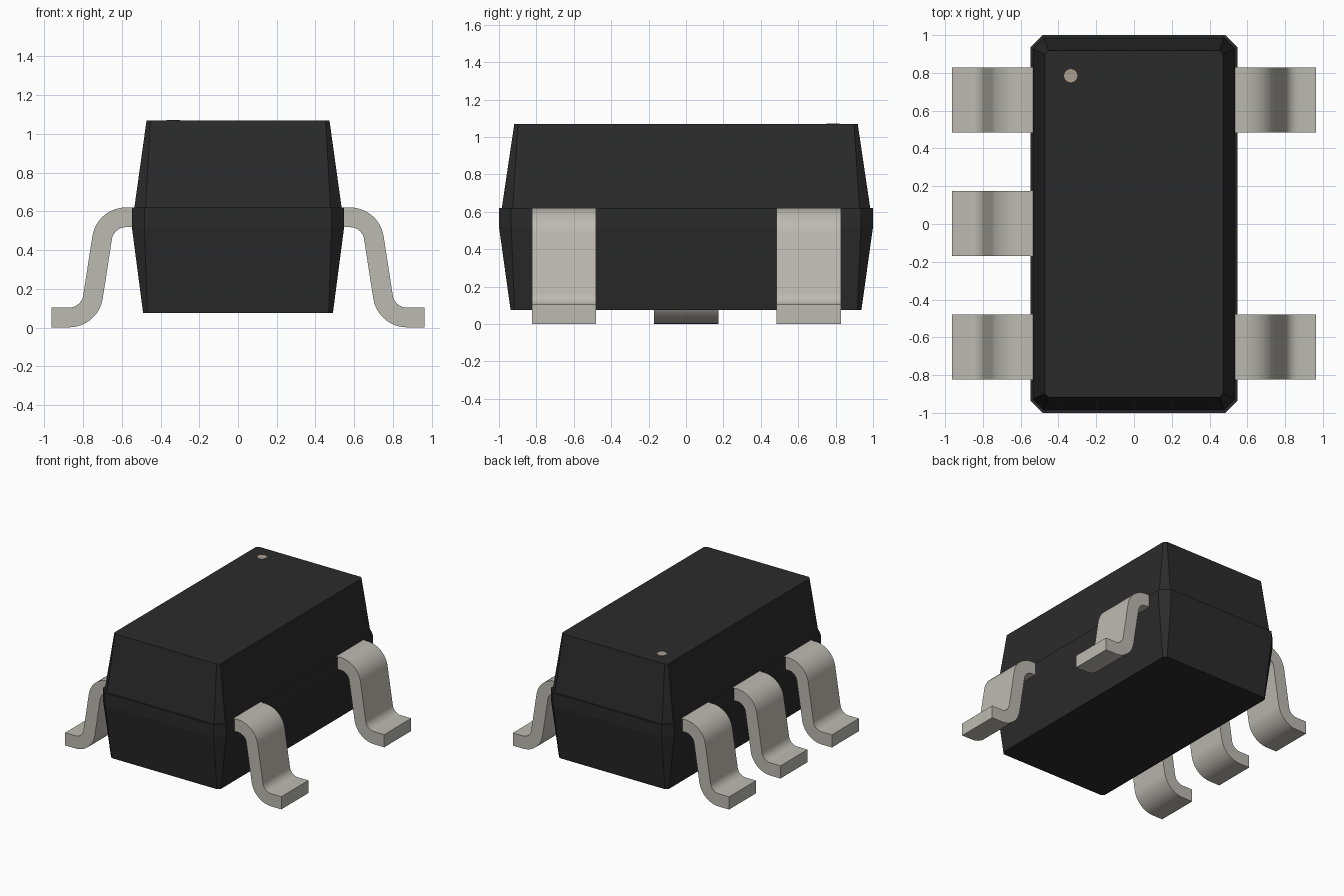
import bpy, bmesh
from math import sin, cos, atan2, tan, pi
from mathutils import Vector

if "Cube" in bpy.data.objects:
    bpy.data.objects.remove(bpy.data.objects["Cube"])


def material(name, rgb):
    m = bpy.data.materials.new(name)
    m.diffuse_color = (*rgb, 1)
    m.use_nodes = True
    m.node_tree.nodes["Principled BSDF"].inputs["Base Color"].default_value = m.diffuse_color
    return m


BLACK = material("black_plastic", (0.024, 0.024, 0.024))
METAL = material("tinned_metal", (0.50, 0.49, 0.44))
MARK = material("mark_tan", (0.40, 0.34, 0.27))


def loft(name, rings, mat):
    """Skin equal-length rings of points and cap both ends."""
    bm = bmesh.new()
    loops = [[bm.verts.new(p) for p in ring] for ring in rings]
    n = len(loops[0])
    for a, b in zip(loops, loops[1:]):
        for i in range(n):
            j = (i + 1) % n
            bm.faces.new((a[i], a[j], b[j], b[i]))
    bm.faces.new(loops[0][::-1])
    bm.faces.new(loops[-1])
    bmesh.ops.recalc_face_normals(bm, faces=bm.faces)
    mesh = bpy.data.meshes.new(name)
    bm.to_mesh(mesh)
    bm.free()
    ob = bpy.data.objects.new(name, mesh)
    mesh.materials.append(mat)
    bpy.context.collection.objects.link(ob)
    return ob


def chamfered_rect(x, y, c, z):
    return [(x, y - c, z), (x - c, y, z), (c - x, y, z), (-x, y - c, z),
            (-x, c - y, z), (c - x, -y, z), (x - c, -y, z), (x, c - y, z)]


# Moulded body: tapered lower half, straight band, ledge, tapered upper half
loft("body", [chamfered_rect(*r) for r in (
    (0.49, 0.938, 0.022, 0.075),
    (0.548, 1.0, 0.065, 0.52),
    (0.548, 1.0, 0.065, 0.619),
    (0.535, 0.985, 0.058, 0.619),
    (0.472, 0.918, 0.02, 1.07))], BLACK)


# Gull-wing lead: offset a filleted centreline both ways, extrude across y
def lead_profile(steps=12, radius=0.125, half=0.051):
    upper, lower = Vector((0.685, 0.569)), Vector((0.765, 0.052))
    d = lower - upper
    turn = atan2(-d.y, d.x)
    t = radius * tan(turn / 2)
    c1 = Vector((upper.x - t, upper.y - radius))
    c2 = Vector((lower.x + t, lower.y + radius))
    path = [(Vector((0.535, upper.y)), 0)]
    for i in range(steps + 1):
        a = turn * i / steps
        path.append((c1 + radius * Vector((sin(a), cos(a))), a))
    for i in range(steps + 1):
        a = turn * (1 - i / steps)
        path.append((c2 - radius * Vector((sin(a), cos(a))), a))
    path.append((Vector((0.963, lower.y)), 0))
    side = [p + half * Vector((sin(a), cos(a))) for p, a in path]
    back = [p - half * Vector((sin(a), cos(a))) for p, a in path]
    return side + back[::-1]


PROFILE = lead_profile()


def lead(name, side, y, half_width=0.172):
    ob = loft(name, [[(side * p.x, y + s * half_width, p.y) for p in PROFILE]
                     for s in (-1, 1)], METAL)
    bpy.ops.object.select_all(action='DESELECT')
    ob.select_set(True)
    bpy.context.view_layer.objects.active = ob
    bpy.ops.object.shade_smooth_by_angle(angle=pi / 6)


for i, y in enumerate((0.656, 0.002, -0.652)):
    lead(f"left_lead_{i + 1}", -1, y)
for i, y in enumerate((0.656, -0.652)):
    lead(f"right_lead_{i + 1}", 1, y)

# Orientation dot on the top face
bpy.ops.mesh.primitive_cylinder_add(vertices=32, radius=0.035, depth=0.01,
                                    location=(-0.335, 0.785, 1.067))
dot = bpy.context.object
dot.name = "orientation_dot"
dot.data.materials.append(MARK)
